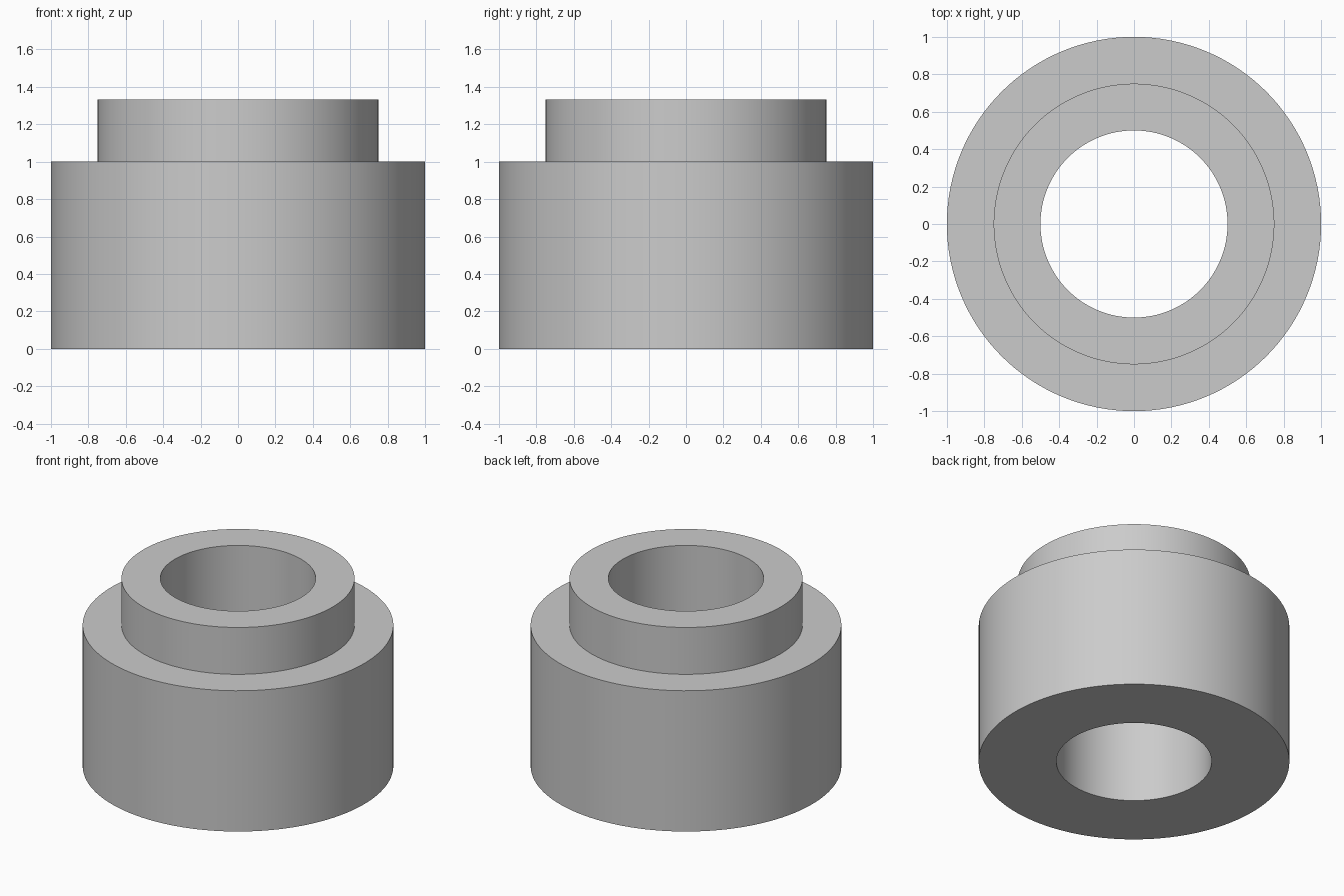
import bpy
import bmesh
import math

SEGMENTS = 128
BORE, NECK, BODY = 0.5, 0.75, 1.0      # radii
SHOULDER, TOP = 1.0, 1.333             # heights

cube = bpy.data.objects.get("Cube")
if cube:
    bpy.data.objects.remove(cube, do_unlink=True)

# Plain grey material
grey = bpy.data.materials.new("light_grey")
grey.use_nodes = True
colour = (0.6, 0.6, 0.6, 1.0)
grey.diffuse_color = colour
grey.node_tree.nodes["Principled BSDF"].inputs["Base Color"].default_value = colour


def revolve(name, profile, material):
    """Spin a closed (radius, height) profile around the z axis."""
    bm = bmesh.new()
    verts = [bm.verts.new((r, 0, z)) for r, z in profile]
    edges = [bm.edges.new((a, b)) for a, b in zip(verts, verts[1:] + verts[:1])]
    bmesh.ops.spin(bm, geom=verts + edges, cent=(0, 0, 0), axis=(0, 0, 1),
                   angle=math.tau, steps=SEGMENTS, use_merge=True)
    bmesh.ops.remove_doubles(bm, verts=bm.verts, dist=0.0001)
    bmesh.ops.recalc_face_normals(bm, faces=bm.faces)
    mesh = bpy.data.meshes.new(name)
    bm.to_mesh(mesh)
    bm.free()
    mesh.materials.append(material)
    obj = bpy.data.objects.new(name, mesh)
    bpy.context.collection.objects.link(obj)
    return obj


# Stepped bushing: wide body, narrower neck, straight bore right through
bushing = revolve("stepped_bushing",
                  [(BORE, 0), (BODY, 0), (BODY, SHOULDER),
                   (NECK, SHOULDER), (NECK, TOP), (BORE, TOP)], grey)

# Smooth round walls, crisp rims
bpy.ops.object.select_all(action="DESELECT")
bushing.select_set(True)
bpy.context.view_layer.objects.active = bushing
bpy.ops.object.shade_smooth_by_angle(angle=math.radians(30))
